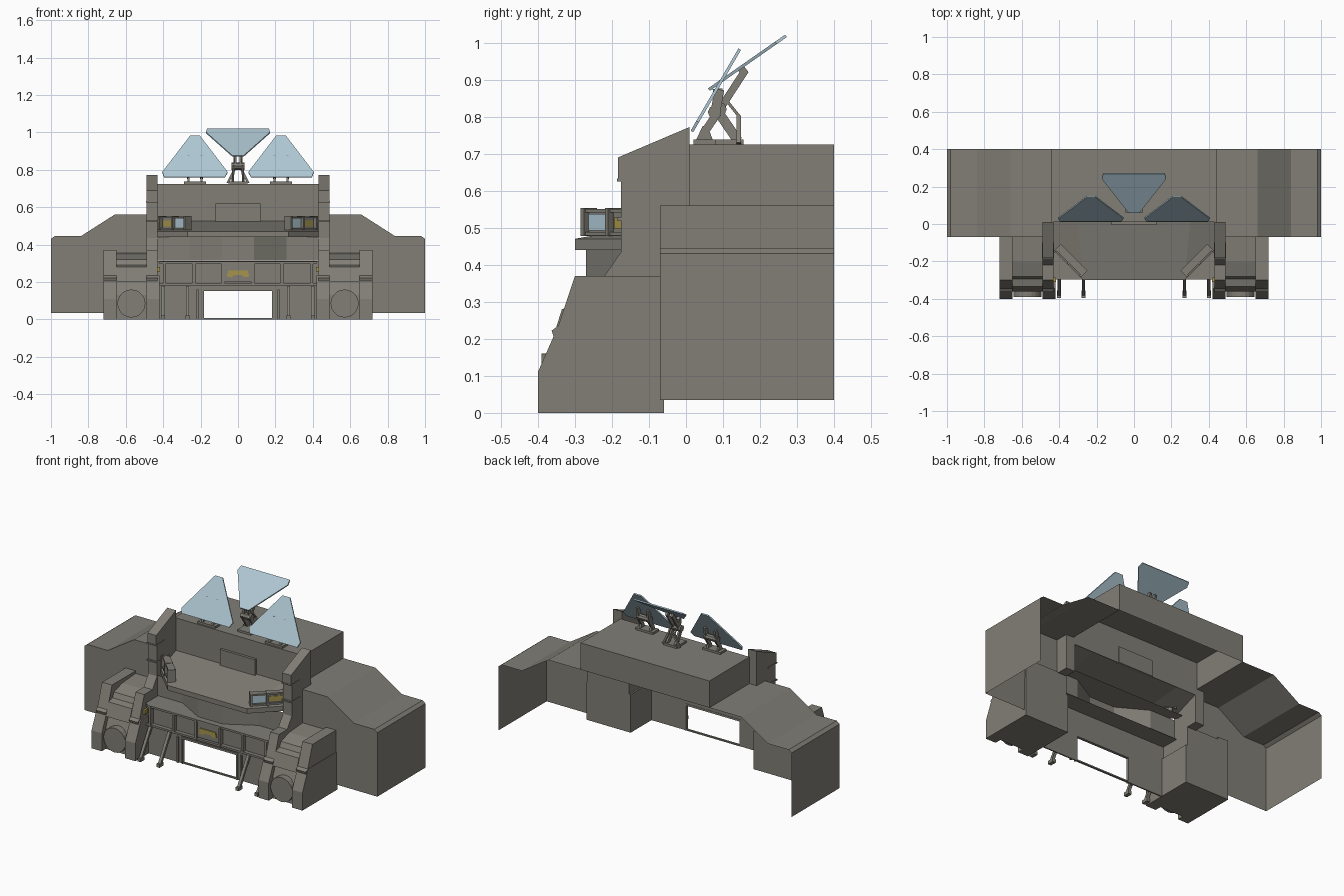
import bpy, bmesh, math
from mathutils import Vector


def material(name, col):
    m = bpy.data.materials.new(name)
    m.diffuse_color = (*col, 1)
    return m


GREY = material("warm grey", (0.22, 0.21, 0.18))
BLUE = material("pale blue glass", (0.42, 0.56, 0.64))
YELLOW = material("dull yellow", (0.38, 0.30, 0.07))


def finish(name, bm, mat):
    bmesh.ops.remove_doubles(bm, verts=bm.verts, dist=1e-5)
    bmesh.ops.recalc_face_normals(bm, faces=bm.faces)
    me = bpy.data.meshes.new(name)
    bm.to_mesh(me)
    bm.free()
    me.materials.append(mat)
    ob = bpy.data.objects.new(name, me)
    bpy.context.collection.objects.link(ob)
    return ob


def sheet(name, polys, mat=GREY):
    bm = bmesh.new()
    for p in polys:
        bm.faces.new([bm.verts.new(v) for v in p])
    return finish(name, bm, mat)


def prism(name, pts, axis, a, b, mat=GREY):
    # extrude a 2D profile along one axis: x uses (y,z), y uses (x,z), z uses (x,y)
    def at(p, t):
        return {'x': (t, p[0], p[1]), 'y': (p[0], t, p[1]), 'z': (p[0], p[1], t)}[axis]
    n = len(pts)
    A, B = [at(p, a) for p in pts], [at(p, b) for p in pts]
    sides = [(A[i], A[(i + 1) % n], B[(i + 1) % n], B[i]) for i in range(n)]
    return sheet(name, [A, B] + sides, mat)


def box(name, x0, x1, y0, y1, z0, z1, mat=GREY):
    return prism(name, [(x0, y0), (x1, y0), (x1, y1), (x0, y1)], 'z', z0, z1, mat)


def bar(name, p, q, w, h, mat=GREY):
    # box beam between two points, w across and h in the other direction
    p, q = Vector(p), Vector(q)
    d = (q - p).normalized()
    ref = Vector((0, 0, 1)) if abs(d.x) > 0.5 else Vector((1, 0, 0))
    s = (ref - d * ref.dot(d)).normalized()
    t = d.cross(s)
    ring = [s * (w / 2 * i) + t * (h / 2 * j) for i, j in ((1, 1), (-1, 1), (-1, -1), (1, -1))]
    A, B = [p + r for r in ring], [q + r for r in ring]
    return sheet(name, [A, B] + [(A[i], A[i - 3], B[i - 3], B[i]) for i in range(4)], mat)


def circle(cx, cy, r, n):
    return [(cx + r * math.cos(math.tau * i / n), cy + r * math.sin(math.tau * i / n)) for i in range(n)]


def mirrored(ob):
    # real mirrored copy on the other side
    m = ob.modifiers.new("mirror", 'MIRROR')
    return ob


# side wings: open at the back and bottom
W = [(0.44, 0.56), (0.66, 0.56), (0.84, 0.445), (0.98, 0.445), (1.0, 0.43), (1.0, 0.035)]
wing = [[(W[i][0], -0.07, W[i][1]), (W[i + 1][0], -0.07, W[i + 1][1]),
         (W[i + 1][0], 0.4, W[i + 1][1]), (W[i][0], 0.4, W[i][1])] for i in range(5)]
wing.append([(x, -0.07, z) for x, z in W + [(0.44, 0.035)]])
mirrored(sheet("side_wing", wing))

# centre upper box: front wall, roof, sides and short back wall
X = 0.44
sheet("upper_box", [
    [(-X, 0.01, 0.725), (X, 0.01, 0.725), (X, 0.4, 0.725), (-X, 0.4, 0.725)],
    [(-X, 0.4, 0.56), (X, 0.4, 0.56), (X, 0.4, 0.725), (-X, 0.4, 0.725)],
    [(-X, 0.01, 0.52), (X, 0.01, 0.52), (X, 0.01, 0.725), (-X, 0.01, 0.725)],
    [(X, 0.01, 0.56), (X, 0.4, 0.56), (X, 0.4, 0.725), (X, 0.01, 0.725)],
    [(-X, 0.01, 0.56), (-X, 0.4, 0.56), (-X, 0.4, 0.725), (-X, 0.01, 0.725)]])
box("wall_plate", -0.12, 0.12, -0.006, 0.016, 0.52, 0.62)

# pillars beside the counter
mirrored(prism("pillar", [(-0.22, 0.37), (-0.175, 0.435), (-0.175, 0.625), (-0.183, 0.63), (-0.183, 0.69),
                          (0.01, 0.772), (0.01, 0.35), (-0.22, 0.35)], 'x', 0.43, 0.49))
for z in (0.52, 0.625):
    mirrored(box("pillar_band", 0.427, 0.493, -0.186, -0.1, z, z + 0.008))

# sloping counter with cut corners
P = [(-0.43, -0.14), (-0.27, -0.30), (0.27, -0.30), (0.43, -0.14)]
low = [(x, y, 0.44) for x, y in P]
mid = [(x, y, 0.47) for x, y in P]
sheet("counter", [[low[i], low[i + 1], mid[i + 1], mid[i]] for i in range(3)] + [
    [mid[0], mid[1], (-0.30, 0.01, 0.525), (-0.43, 0.01, 0.525)],
    [mid[1], mid[2], (0.30, 0.01, 0.525), (-0.30, 0.01, 0.525)],
    [mid[2], mid[3], (0.43, 0.01, 0.525), (0.30, 0.01, 0.525)],
    low + [(0.43, -0.1, 0.44), (-0.43, -0.1, 0.44)]])

# faceted support under the counter, and the wall behind it
V = [(-0.43, -0.17), (-0.26, -0.17), (-0.085, -0.27), (0.085, -0.27), (0.26, -0.17), (0.43, -0.17)]
sheet("counter_support", [[(*V[i], 0.315), (*V[i + 1], 0.315), (*V[i + 1], 0.44), (*V[i], 0.44)] for i in range(5)])
sheet("shelf", [[(-0.43, -0.29, 0.312), (0.43, -0.29, 0.312), (0.43, -0.15, 0.312), (-0.43, -0.15, 0.312)]])

# corner lamps along the cut counter edges
def on_edge(t, out, z):
    a, b = Vector((0.275, -0.275)), Vector((0.415, -0.135))
    p = a.lerp(b, t) + Vector((0.7071, -0.7071)) * (out - 0.012)
    return (p.x, p.y, z)


mirrored(bar("lamp_body", on_edge(0, -0.01, 0.515), on_edge(1, -0.01, 0.515), 0.066, 0.03))
for t in (0.0, 0.47, 0.96):
    mirrored(bar("lamp_rib", on_edge(t, 0, 0.515), on_edge(t + 0.06, 0, 0.515), 0.076, 0.05))
for z in (0.484, 0.546):
    mirrored(bar("lamp_rim", on_edge(0, 0, z), on_edge(1, 0, z), 0.01, 0.036))
mirrored(bar("lamp_glass_blue", on_edge(0.07, 0.006, 0.515), on_edge(0.46, 0.006, 0.515), 0.045, 0.006, BLUE))
mirrored(bar("lamp_glass_yellow", on_edge(0.56, 0.006, 0.512), on_edge(0.93, 0.006, 0.512), 0.032, 0.006, YELLOW))
mirrored(bar("lamp_stand", on_edge(0.1, -0.01, 0.475), on_edge(0.9, -0.01, 0.475), 0.02, 0.02))

# lower front wall around the opening
mirrored(box("lower_wall_side", 0.185, 0.43, -0.272, -0.264, 0.0, 0.165))
box("lower_wall_top", -0.43, 0.43, -0.272, -0.264, 0.155, 0.312)
box("opening_sill", -0.19, 0.19, -0.274, -0.262, 0.0, 0.008)
mirrored(box("opening_frame", 0.182, 0.192, -0.279, -0.262, 0.0, 0.162))
box("opening_lintel", -0.192, 0.192, -0.279, -0.262, 0.153, 0.165)

# bumper rails, posts and yellow plate
for z in (0.303, 0.188):
    box("bumper_rail", -0.42, 0.42, -0.296, -0.272, z - 0.006, z + 0.006)
for x in (0.08, 0.235, 0.395):
    mirrored(box("bumper_post", x - 0.007, x + 0.007, -0.298, -0.272, 0.182, 0.308))
box("plate_back", -0.078, 0.078, -0.29, -0.27, 0.2, 0.295)
prism("yellow_plate", [(-0.06, 0.23), (-0.035, 0.225), (-0.02, 0.237), (0.02, 0.237), (0.035, 0.225), (0.06, 0.23),
                       (0.052, 0.262), (-0.052, 0.262)], 'y', -0.296, -0.289, YELLOW)

# struts and lower wall ribs
for x in (0.27, 0.40):
    mirrored(bar("strut", (x, -0.28, 0.175), (x, -0.375, 0.015), 0.018, 0.016))
    mirrored(box("strut_foot", x - 0.011, x + 0.011, -0.395, -0.355, 0.0, 0.02))
mirrored(box("wall_rib", 0.212, 0.222, -0.282, -0.27, 0.0, 0.16))

# corner blocks: flanked body, recessed core with round boss, stepped cap
CHEEK = [(-0.4, 0), (-0.4, 0.11), (-0.345, 0.235), (-0.06, 0.235), (-0.06, 0)]
CAP = [(-0.345, 0.235), (-0.363, 0.222), (-0.352, 0.19), (-0.33, 0.235), (-0.06, 0.235), (-0.06, 0.37), (-0.30, 0.37)]
for a, b in ((0.42, 0.49), (0.65, 0.72)):
    mirrored(prism("block_cheek", CHEEK, 'x', a, b))
for a, b in ((0.43, 0.49), (0.65, 0.718)):
    mirrored(prism("block_cap_flange", CAP, 'x', a, b))
mirrored(prism("block_core", [(-0.36, 0), (-0.36, 0.13), (-0.32, 0.235), (-0.06, 0.235), (-0.06, 0)], 'x', 0.49, 0.65))
mirrored(prism("block_cap_core", [(-0.36, 0.2), (-0.335, 0.28), (-0.295, 0.29), (-0.28, 0.32), (-0.2, 0.345),
                                  (-0.06, 0.355), (-0.06, 0.2)], 'x', 0.49, 0.65))
mirrored(prism("block_boss", circle(0.57, 0.085, 0.075, 20), 'y', -0.39, -0.3))
mirrored(box("block_hook", 0.417, 0.432, -0.31, -0.28, 0.255, 0.28, YELLOW))


# solar panels: outline (x, height fraction) placed on a sloping line in side view
def panel(name, outline, lo, hi):
    lo, hi = Vector((0, *lo)), Vector((0, *hi))
    d = hi - lo
    n = Vector((0, -d.z, d.y)).normalized() * 0.004
    A, B = [], []
    for x, t in outline:
        p = lo + d * t + Vector((x, 0, 0))
        A.append(p + n)
        B.append(p - n)
    k = len(A)
    return sheet(name, [A, B] + [(A[i], A[(i + 1) % k], B[(i + 1) % k], B[i]) for i in range(k)], BLUE)


c = 0.23
side_panel = [(c - 0.16, 0), (c + 0.165, 0), (c + 0.175, 0.12), (c + 0.025, 1), (c - 0.025, 1), (c - 0.175, 0.12)]
mirrored(panel("side_panel", side_panel, (0.016, 0.76), (0.145, 0.982)))
panel("centre_panel", [(-0.03, 0), (0.03, 0), (0.172, 0.87), (0.165, 1), (-0.165, 1), (-0.172, 0.87)],
      (0.062, 0.873), (0.27, 1.018))

# side panel mounts
mirrored(box("side_mount_base", c - 0.06, c + 0.06, 0.02, 0.08, 0.725, 0.738))
for x in (c - 0.035, c + 0.035):
    mirrored(prism("side_mount_bracket", [(0.028, 0.738), (0.072, 0.738), (0.06, 0.77), (0.045, 0.775)],
                   'x', x - 0.006, x + 0.006))
    mirrored(bar("side_mount_arm", (x, 0.05, 0.758), (x, 0.085, 0.81), 0.014, 0.022))
    mirrored(bar("side_mount_brace", (x, 0.08, 0.815), (x, 0.09, 0.873), 0.012, 0.026))
mirrored(prism("side_mount_joint", circle(0.077, 0.812, 0.018, 8), 'x', c - 0.045, c + 0.045))

# centre panel mount
box("centre_mount_base", -0.045, 0.045, 0.06, 0.155, 0.725, 0.738)
prism("centre_mount_joint", circle(0.09, 0.82, 0.02, 8), 'x', -0.035, 0.035)
for s in (-1, 1):
    bar("centre_mount_leg", (s * 0.028, 0.14, 0.735), (s * 0.024, 0.075, 0.83), 0.012, 0.026)
    bar("centre_mount_arm", (s * 0.018, 0.085, 0.81), (s * 0.018, 0.16, 0.925), 0.012, 0.02)
    bar("centre_mount_head", (s * 0.018, 0.16, 0.915), (s * 0.018, 0.145, 0.935), 0.014, 0.02)
    bar("centre_mount_post", (s * 0.055, 0.142, 0.728), (s * 0.02, 0.142, 0.80), 0.012, 0.012)
    bar("centre_mount_strut", (s * 0.02, 0.144, 0.80), (s * 0.02, 0.108, 0.845), 0.008, 0.008)
    bar("centre_mount_link", (s * 0.014, 0.09, 0.82), (s * 0.014, 0.085, 0.875), 0.012, 0.026)
